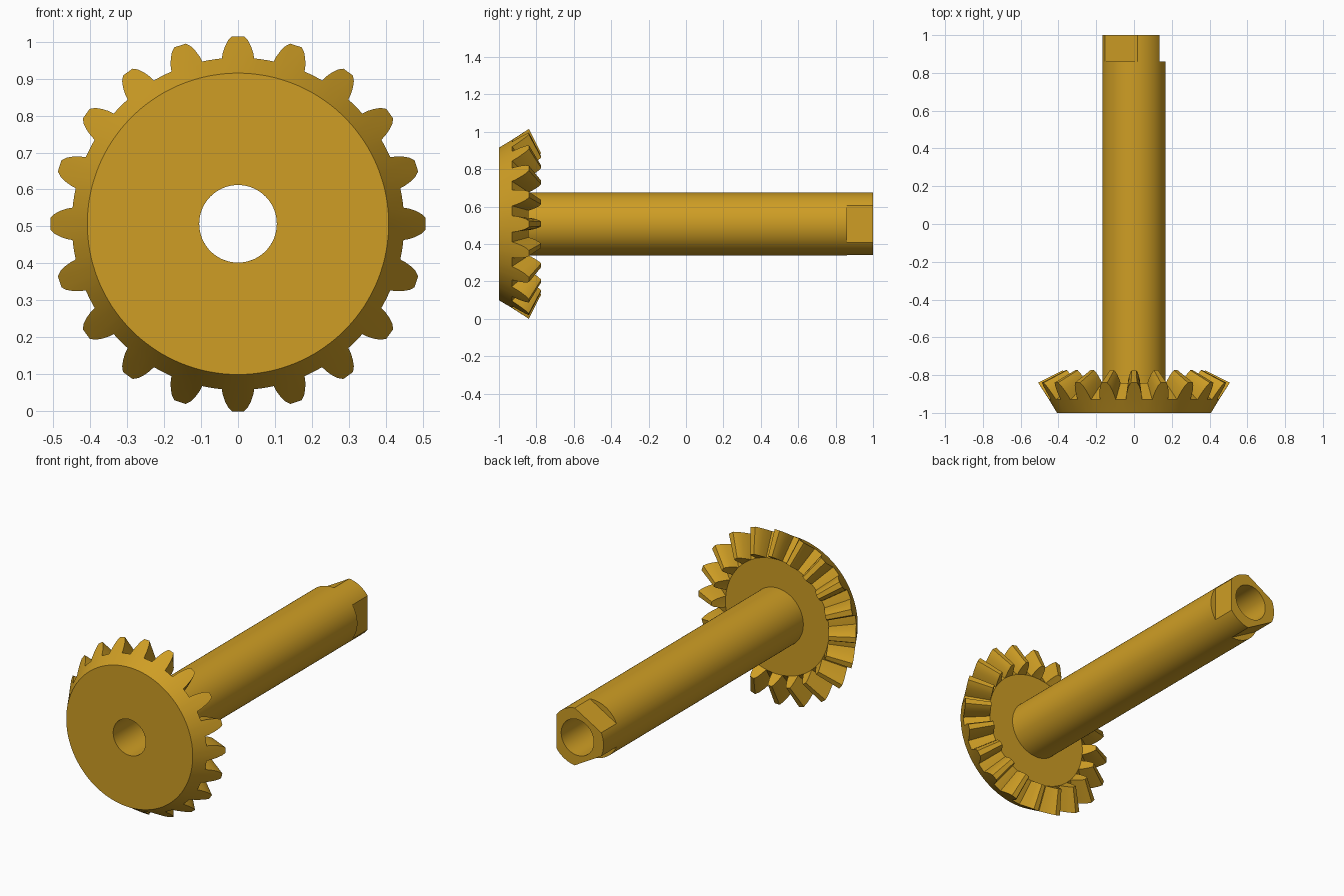
import bpy
import bmesh
import math

if "Cube" in bpy.data.objects:
    bpy.data.objects.remove(bpy.data.objects["Cube"])

CZ = 0.507                 # height of the axle line
TEETH = 20
APEX = -0.585              # where the tooth lines converge on the axle
SHRINK = 0.742             # inner tooth end relative to outer end
R_SHAFT, R_BORE, R_FLAT = 0.168, 0.105, 0.136
ROOT, TIP = (0.45, -0.93), (0.508, -0.84)   # (radius, y) on the outer cone

brass = bpy.data.materials.new("brass")
brass.diffuse_color = (0.62, 0.34, 0.018, 1)
brass.use_nodes = True
brass.node_tree.nodes["Principled BSDF"].inputs["Base Color"].default_value = brass.diffuse_color


def loft(name, angles, rings):
    """Skin rings around the axle; each ring gives (radius, y) per sample index."""
    bm = bmesh.new()
    rows = []
    for ring in rings:
        row = []
        for j, a in enumerate(angles):
            r, y = ring(j)
            row.append(bm.verts.new((r * math.sin(a), y, CZ + r * math.cos(a))))
        rows.append(row)
    n = len(angles)
    for low, high in zip(rows, rows[1:]):
        for j in range(n):
            k = (j + 1) % n
            bm.faces.new((low[j], low[k], high[k], high[j]))
    bmesh.ops.remove_doubles(bm, verts=bm.verts, dist=1e-5)
    mesh = bpy.data.meshes.new(name)
    bm.to_mesh(mesh)
    bm.free()
    mesh.materials.append(brass)
    obj = bpy.data.objects.new(name, mesh)
    bpy.context.collection.objects.link(obj)
    bpy.ops.object.select_all(action='DESELECT')
    obj.select_set(True)
    bpy.context.view_layer.objects.active = obj
    bpy.ops.object.shade_smooth_by_angle(angle=math.radians(30))
    return obj


def circle(r, y):
    return lambda j: (r, y)


# Bevel gear: one tooth as (angle in degrees, height fraction), repeated
flank = [(5.6, 0), (5.1, 0.25), (4.2, 0.55), (3.1, 0.82), (1.8, 1)]
tooth = [(-a, h) for a, h in flank] + flank[::-1] + [(7.8, 0), (10.2, 0)]
samples = [(math.radians(a + t * 360 / TEETH), h) for t in range(TEETH) for a, h in tooth]


def to_apex(p):
    return p[0] * SHRINK, APEX + (p[1] - APEX) * SHRINK


def outer_end(j):
    h = samples[j][1]
    return tuple(b + (t - b) * h for b, t in zip(ROOT, TIP))


def inner_end(j):
    return to_apex(outer_end(j))


root_in = to_apex(ROOT)
loft("bevel_gear", [a for a, h in samples], [
    circle(R_BORE, -1), circle(0.408, -1), circle(*ROOT),
    outer_end, inner_end,
    circle(*root_in), circle(R_SHAFT - 0.002, root_in[1])])

# Hollow shaft with three flats at the far end
N = 120


def flats(y):
    def ring(j):
        # distance in angle from the nearest flat, flats centred every 120 degrees from +x
        d = (j * 360 / N - 90 + 60) % 120 - 60
        return min(R_SHAFT, R_FLAT / math.cos(math.radians(d))), y
    return ring


loft("hollow_shaft", [2 * math.pi * j / N for j in range(N)], [
    circle(R_SHAFT, root_in[1]), circle(R_SHAFT, 0.86),
    flats(0.86), flats(1), circle(R_BORE, 1), circle(R_BORE, -1)])
